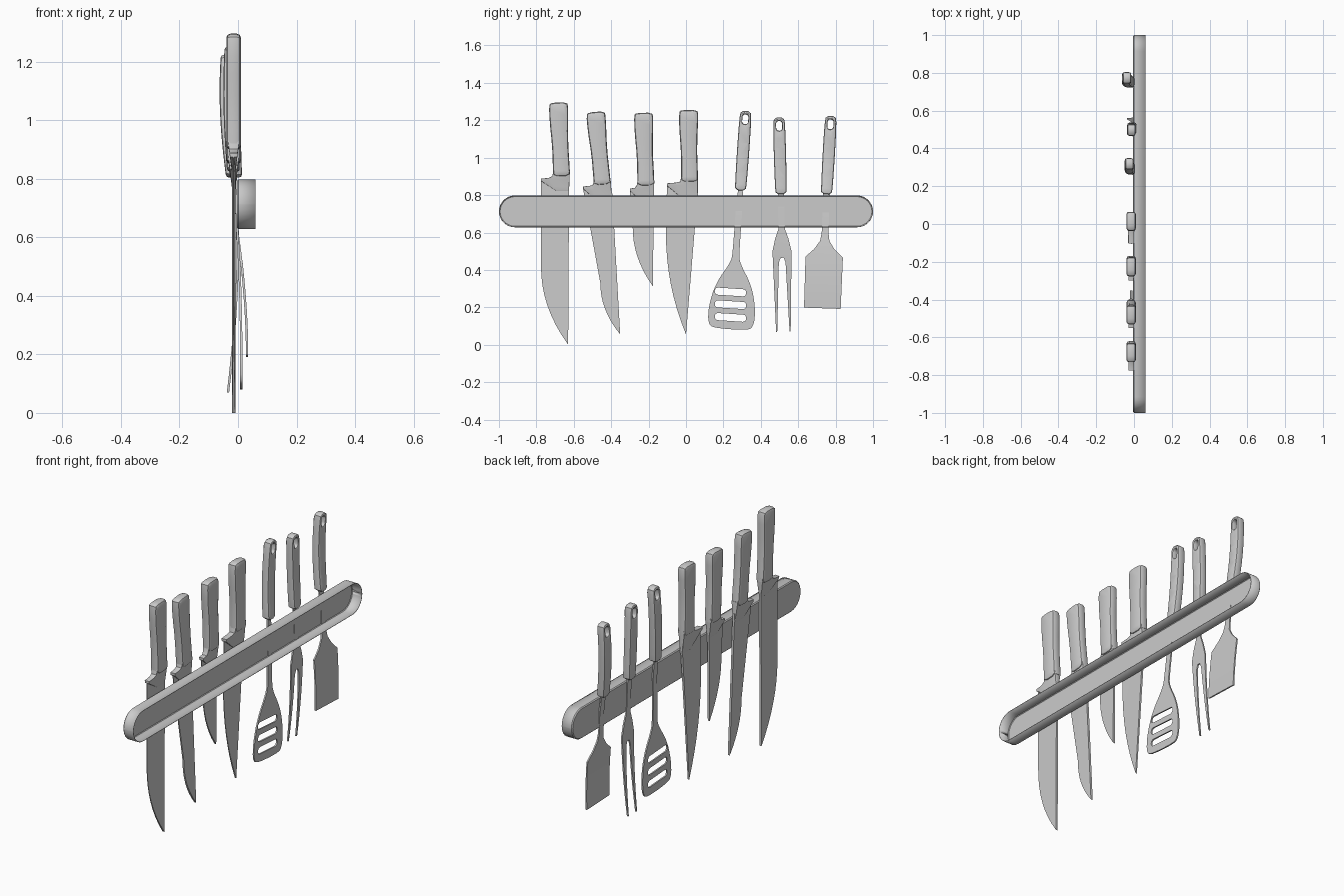
import bpy, bmesh, math
from mathutils import Vector as V

if "Cube" in bpy.data.objects:
    bpy.data.objects.remove(bpy.data.objects["Cube"])


def rounded(c, w, h, r, ang=0.0, n=6):
    """Rounded rectangle outline in the y-z plane."""
    pts, co, si = [], math.cos(ang), math.sin(ang)
    for k in range(4):
        mid = (k + 0.5) * math.pi / 2
        for i in range(n + 1):
            a = (k + i / n) * math.pi / 2
            y = math.copysign(w / 2 - r, math.cos(mid)) + r * math.cos(a)
            z = math.copysign(h / 2 - r, math.sin(mid)) + r * math.sin(a)
            pts.append(V((c[0] + y * co - z * si, c[1] + y * si + z * co)))
    return pts


def soften(pts, times=1):
    """Corner cutting of a closed outline."""
    for _ in range(times):
        pts = [a.lerp(b, t) for a, b in zip(pts, pts[1:] + pts[:1]) for t in (0.25, 0.75)]
    return pts


def inset(pts, d):
    out = []
    for i, p in enumerate(pts):
        e, f = (p - pts[i - 1]).normalized(), (pts[(i + 1) % len(pts)] - p).normalized()
        n, m = V((-e.y, e.x)), V((-f.y, f.x))
        out.append(p + (n + m) * d / max(0.6, 1 + n.dot(m)))
    return out


def along(profile, lo, hi):
    """Place an (across, fraction along) profile on the axis lo-hi."""
    d = hi - lo
    u = V((d.y, -d.x)).normalized()
    return [lo + u * a + d * t for a, t in profile]


def mirrored(half):
    return [(-w, t) for w, t in half] + [(w, t) for w, t in reversed(half)]


def clamp01(t):
    return min(1, max(0, t))


def finish(name, bm):
    bmesh.ops.recalc_face_normals(bm, faces=bm.faces)
    me = bpy.data.meshes.new(name)
    bm.to_mesh(me)
    bm.free()
    ob = bpy.data.objects.new(name, me)
    bpy.context.collection.objects.link(ob)
    return ob


def loft(bm, rings):
    for lo, hi in zip(rings, rings[1:]):
        for i in range(len(lo)):
            bm.faces.new((lo[i - 1], lo[i], hi[i], hi[i - 1]))


def slab(name, loops, half, chamfer, shape, step=0):
    """Outline (plus holes) extruded along x, rims rounded, then shaped in x."""
    bm = bmesh.new()
    rims = [(half - chamfer * (1 - math.sin(a)), chamfer * (1 - math.cos(a)))
            for a in (0, math.pi / 4, math.pi / 2)] if chamfer else [(half, 0)]
    levels = [(-x, d) for x, d in reversed(rims)] + rims
    caps = ([], [])
    for k, loop in enumerate(loops):
        area = sum(a.cross(b) for a, b in zip(loop, loop[1:] + loop[:1]))
        if (area > 0) != (k == 0):
            loop = loop[::-1]
        rings = [[bm.verts.new((x, *p)) for p in inset(loop, d)] for x, d in levels]
        loft(bm, rings)
        for cap, ring in zip(caps, (rings[0], rings[-1])):
            cap += [bm.edges.get((ring[i - 1], ring[i])) for i in range(len(ring))]
    for cap, s in zip(caps, (-1, 1)):
        bmesh.ops.triangle_fill(bm, use_beauty=True, edges=cap, normal=(s, 0, 0))
    if step:
        low = min(v.co.z for v in bm.verts)
        high = max(v.co.z for v in bm.verts)
        for i in range(1, math.ceil((high - low) / step)):
            bmesh.ops.bisect_plane(bm, geom=bm.verts[:] + bm.edges[:] + bm.faces[:], dist=1e-4,
                                   plane_co=(0, 0, low + i * step), plane_no=(0, 0, 1))
    for v in bm.verts:
        v.co.x = shape(*v.co)
    return finish(name, bm)


# wall rail: shallow tray, open towards +x
bm = bmesh.new()
outline = rounded((0, 0.713), 2.0, 0.17, 0.0849, n=8)
rings = [[bm.verts.new((x, *p)) for p in inset(outline, d)]
         for x, d in ((0.06, 0), (0.001, 0), (-0.004, 0.005))]
loft(bm, rings)
bm.faces.new(rings[-1])
rail = finish("wall_rail", bm)
mod = rail.modifiers.new("wall", 'SOLIDIFY')
mod.thickness, mod.offset = 0.003, -1

# knives: handle bottom, handle top, blade heel, spine, start of belly, tip
KX = -0.015
GRIP = [(-.045, 0), (-.045, .1), (-.044, .4), (-.053, .75), (-.053, .97), (-.04, 1),
        (.043, 1), (.05, .93), (.041, .5), (.045, .1), (.045, 0)]


def knife(name, *pts):
    lo, hi, heel, spine, belly, tip = map(V, pts)
    slab(name + "_handle", [soften(along(GRIP, lo, hi))], 0.025, 0.014, lambda x, y, z: x + KX)
    # blade: straight edge, parabolic belly, thinning from spine to edge
    curve = [V((belly.x + (tip.x - belly.x) * s ** 2.1, belly.y + (tip.y - belly.y) * s))
             for s in (i / 8 for i in range(9))]
    slab(name + "_blade", [[heel] + curve + [spine]], 0.006, 0, lambda x, y, z:
         KX + x * (0.25 + 0.75 * clamp01((y - heel.x) / (spine.x - heel.x))), 0.1)
    # bolster swells from blade thickness to handle thickness
    top, low = lo.y + 0.03, spine.y - 0.05
    shape = [heel, V((lo.x - .03, low)), V((spine.x, low)), V((lo.x + .044, top)),
             V((lo.x - .044, top)), V((lo.x - .05, top - .028)),
             heel.lerp(V((lo.x - .04, heel.y)), 0.6) + V((0, .017)), heel + V((0, .013))]
    slab(name + "_bolster", [shape], 0.02, 0.003, lambda x, y, z:
         KX + x * (0.3 + 0.7 * clamp01((z - low) / (top - low))), 0.02)


knife("chef_knife", (-.665, .9), (-.68, 1.295), (-.775, .875), (-.625, .875), (-.775, .42), (-.63, 0))
knife("carving_knife", (-.447, .855), (-.481, 1.245), (-.55, .833), (-.395, .82), (-.458, .33), (-.352, .055))
knife("paring_knife", (-.214, .85), (-.225, 1.24), (-.3, .822), (-.172, .822), (-.285, .63), (-.177, .312))
knife("kitchen_knife", (.019, .87), (.016, 1.255), (-.102, .85), (.064, .825), (-.107, .6), (0, .055))

# serving tools: handle axis, foot of head axis, handle bow, head bend, half outline of shaft and head
TOOL_GRIP = mirrored([(.028, 0), (.031, .1), (.033, .5), (.032, .9), (.026, 1)])


def tool(name, lo, hi, foot, bow, bend, half, round_times=0, slots=()):
    lo, hi = V(lo), V(hi)

    def bent(x, y, z):
        up, t = clamp01((z - .7) / .8), max(0, (.62 - z) / .42)
        head = bend * (math.sin(min(1, t) * math.pi / 2) if bend > 0 else t * t)
        return x - .004 * clamp01((z - .5) / .2) + bow * math.sin(math.pi * up) + head

    axis = (hi - lo).normalized()
    eye = rounded(hi - axis * .045, .032, .052, .014, math.atan2(-axis.x, axis.y), 3)
    slab(name + "_handle", [soften(along(TOOL_GRIP, lo, hi)), eye], .022, .01, bent, .05)
    outline = along(mirrored([(w, z / lo.y) for w, z in half]), V((foot, 0)), lo)
    slab(name + "_head", [soften(outline, round_times), *slots], .004, 0, bent, .05)


tool("slotted_turner", (.291, .825), (.32, 1.25), .232, -.024, .011,
     [(.018, .86), (.017, .49), (.024, .44), (.095, .325), (.126, .2), (.122, .1), (.08, .083)], 2,
     [rounded((.238, .282 - .068 * i), .168, .038, .017, -.065, 4) for i in range(3)])
tool("carving_fork", (.508, .805), (.497, 1.215), .522, -.01, -.02,
     [(.017, .86), (.017, .62), (.036, .565), (.051, .5), (.039, .07), (.033, .07), (.018, .44), (.008, .465)])
tool("flat_turner", (.751, .805), (.775, 1.223), .722, -.037, .031,
     [(.018, .86), (.018, .6), (.025, .555), (.055, .51), (.1, .468), (.098, .195)])

# smooth shading with sharp edges kept
for ob in bpy.data.objects:
    ob.select_set(True)
bpy.context.view_layer.objects.active = rail
bpy.ops.object.shade_smooth_by_angle(angle=math.radians(35))
